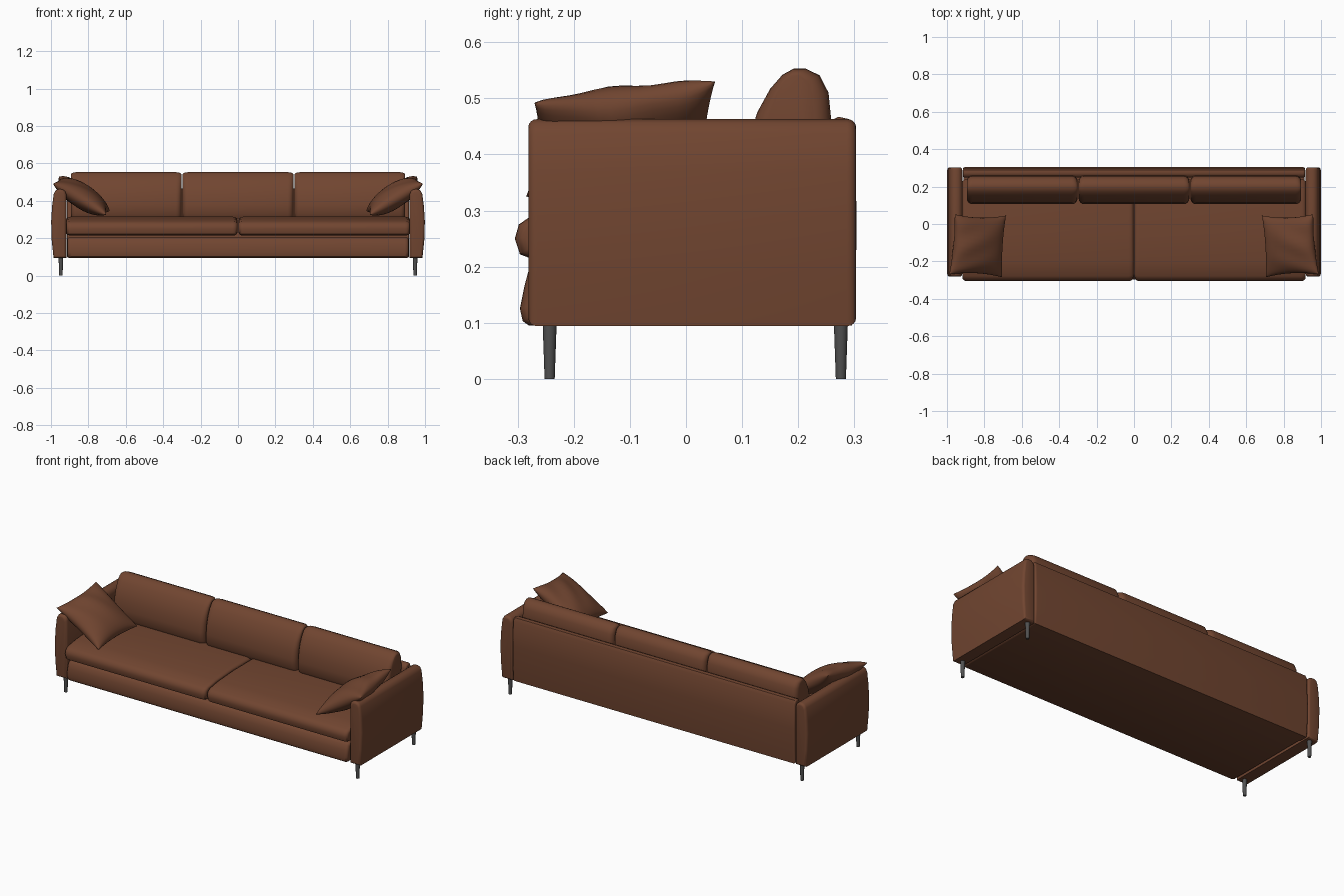
import bpy, bmesh, math
from mathutils import Vector

if "Cube" in bpy.data.objects:
    bpy.data.objects.remove(bpy.data.objects["Cube"])


def material(name, rgb):
    m = bpy.data.materials.new(name)
    m.diffuse_color = (*rgb, 1)
    m.use_nodes = True
    m.node_tree.nodes["Principled BSDF"].inputs["Base Color"].default_value = m.diffuse_color
    return m


LEATHER = material("brown leather", (0.165, 0.060, 0.030))
METAL = material("dark grey metal", (0.08, 0.08, 0.08))


def finish(name, bm, mat, angle=40):
    bmesh.ops.recalc_face_normals(bm, faces=bm.faces)
    me = bpy.data.meshes.new(name)
    bm.to_mesh(me)
    bm.free()
    ob = bpy.data.objects.new(name, me)
    bpy.context.collection.objects.link(ob)
    me.materials.append(mat)
    bpy.ops.object.select_all(action='DESELECT')
    ob.select_set(True)
    bpy.context.view_layer.objects.active = ob
    bpy.ops.object.shade_smooth_by_angle(angle=math.radians(angle))
    return ob


def loft(name, profile, a, b, inset, depth, place):
    """Sweep a profile from a to b; ends shrink by inset=(du, dv) over depth."""
    us, vs = [p[0] for p in profile], [p[1] for p in profile]
    cu, cv = (min(us) + max(us)) / 2, (min(vs) + max(vs)) / 2
    hu, hv = (max(us) - min(us)) / 2, (max(vs) - min(vs)) / 2
    steps = [math.radians(d) for d in (0, 22, 45, 67, 90)]
    half = [(depth * (1 - math.cos(t)), 1 - math.sin(t)) for t in steps]
    stations = [(a + d, k) for d, k in half] + [(b - d, k) for d, k in reversed(half)]
    bm = bmesh.new()
    rings = []
    for w, k in stations:
        rings.append([bm.verts.new(place(u - k * inset[0] * (u - cu) / hu,
                                         v - k * inset[1] * (v - cv) / hv, w))
                      for u, v in profile])
    n = len(profile)
    for r, s in zip(rings, rings[1:]):
        for i in range(n):
            bm.faces.new((r[i], r[(i + 1) % n], s[(i + 1) % n], s[i]))
    bm.faces.new(rings[0])
    bm.faces.new(rings[-1])
    return finish(name, bm, LEATHER)


def along_x(u, v, w):
    return (w, u, v)


# Base with bulging front rail
loft("base", [(-0.28, 0.095), (-0.291, 0.103), (-0.296, 0.125), (-0.288, 0.165),
              (-0.28, 0.195), (-0.265, 0.207), (0.26, 0.207), (0.26, 0.095)],
     -0.912, 0.912, (0.015, 0.012), 0.02, along_x)

# Back panel
loft("back_panel", [(0.248, 0.095), (0.248, 0.445), (0.255, 0.459), (0.272, 0.467),
                    (0.290, 0.463), (0.299, 0.445), (0.304, 0.30), (0.303, 0.18),
                    (0.296, 0.095)],
     -0.915, 0.915, (0.008, 0.008), 0.012, along_x)

# Two seat cushions
for side, (a, b) in (("left", (-0.918, -0.004)), ("right", (0.004, 0.918))):
    loft("seat_cushion_" + side,
         [(-0.275, 0.214), (-0.296, 0.222), (-0.305, 0.25), (-0.298, 0.275),
          (-0.278, 0.289), (-0.2, 0.304), (-0.05, 0.315), (0.12, 0.315),
          (0.24, 0.31), (0.24, 0.214)],
         a, b, (0.018, 0.014), 0.025, along_x)

# Three back cushions
for i, side in enumerate(("left", "middle", "right")):
    c = (i - 1) * 0.598
    loft("back_cushion_" + side,
         [(0.12, 0.305), (0.106, 0.33), (0.106, 0.38), (0.113, 0.43), (0.127, 0.475),
          (0.15, 0.517), (0.172, 0.542), (0.192, 0.553), (0.213, 0.553),
          (0.238, 0.541), (0.254, 0.51), (0.259, 0.46), (0.25, 0.305)],
         c - 0.296, c + 0.296, (0.03, 0.012), 0.03, along_x)

ARM = [(0.918, 0.094), (0.918, 0.435), (0.924, 0.451), (0.938, 0.461), (0.958, 0.463),
       (0.975, 0.456), (0.985, 0.438), (0.994, 0.37), (0.999, 0.29), (0.996, 0.19),
       (0.986, 0.094)]


def pillow(name, s, n=20):
    """Pinched square pillow spanning four corners, resting on the arm."""
    fi, fo = Vector((0.705, -0.285, 0.325)), Vector((0.988, -0.27, 0.492))
    bi, bo = Vector((0.685, 0.045, 0.345)), Vector((0.958, 0.052, 0.53))
    normal = (fo - fi).cross(bi - fi).normalized()
    bm = bmesh.new()
    grids = []
    for face in (1, -1):
        g = {}
        for i in range(n + 1):
            for j in range(n + 1):
                u, v = math.sin((i / n - .5) * math.pi), math.sin((j / n - .5) * math.pi)
                pu, pv = u * (1 - 0.09 * (1 - v * v)), v * (1 - 0.09 * (1 - u * u))
                p = fi.lerp(fo, (pu + 1) / 2).lerp(bi.lerp(bo, (pu + 1) / 2), (pv + 1) / 2)
                body = max(0, (1 - u * u) * (1 - v * v))
                fold = 0.006 * math.sin(7 * v + 3 * u) * body ** 0.4 * (1 + u) / 2
                p = p + normal * face * (0.062 * body ** 0.45 + fold)
                g[i, j] = bm.verts.new((s * p.x, p.y, p.z))
        for i in range(n):
            for j in range(n):
                bm.faces.new((g[i, j], g[i + 1, j], g[i + 1, j + 1], g[i, j + 1]))
    bmesh.ops.remove_doubles(bm, verts=bm.verts, dist=0.0002)
    finish(name, bm, LEATHER, 50)


for side, s in (("left", -1), ("right", 1)):
    # Arm with softly bulging outer face
    loft("arm_" + side, ARM, -0.281, 0.303, (0.014, 0.014), 0.016,
         lambda u, v, w, s=s: (s * u, w, v))
    pillow("throw_pillow_" + side, s)
    # Tapered metal legs
    for end, y in (("front", -0.243), ("back", 0.276)):
        bm = bmesh.new()
        bmesh.ops.create_cone(bm, cap_ends=True, segments=20, radius1=0.009,
                              radius2=0.0125, depth=0.1)
        bmesh.ops.translate(bm, verts=bm.verts, vec=(s * 0.947, y, 0.05))
        finish(f"{end}_leg_{side}", bm, METAL)
